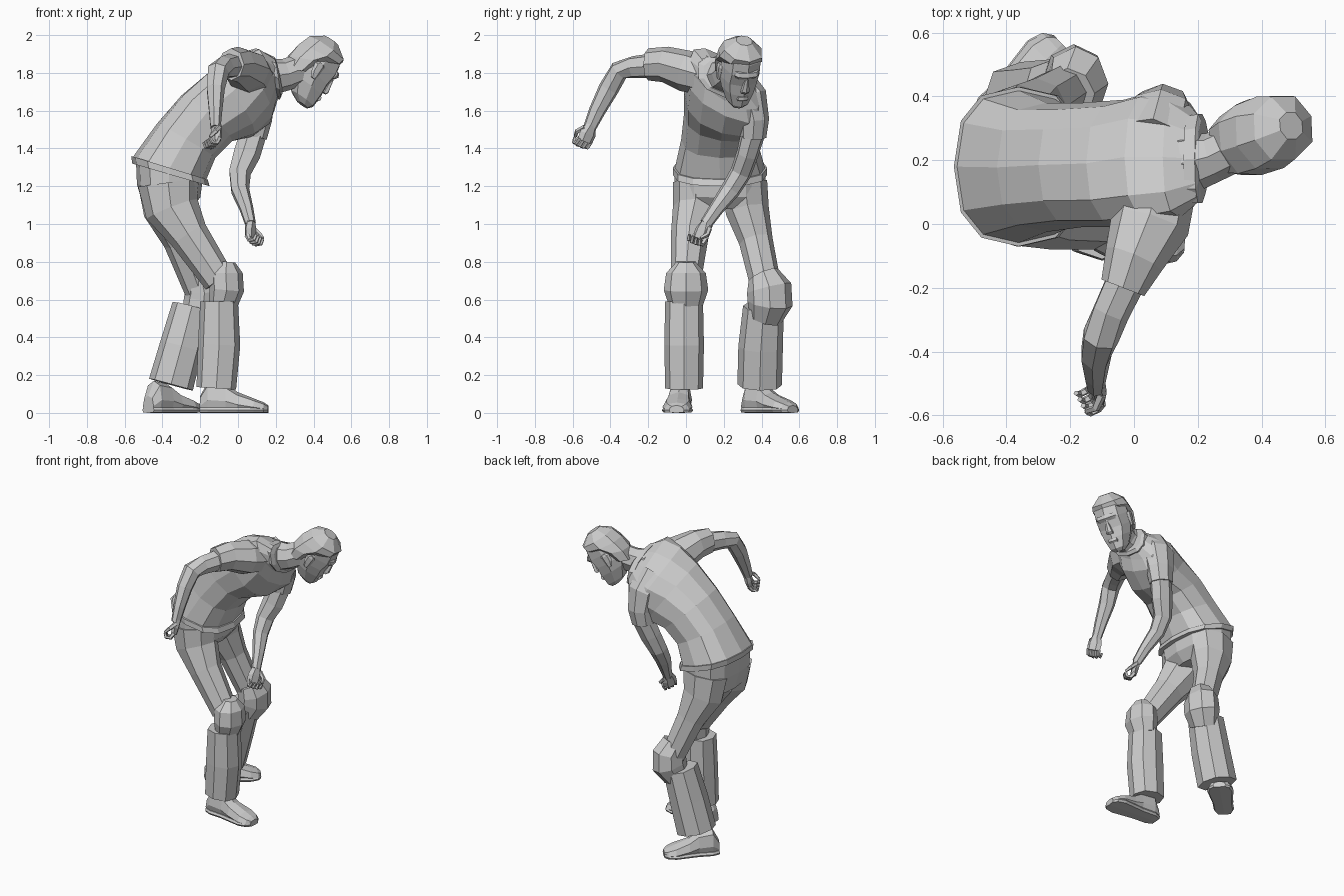
import bpy, bmesh, math
from mathutils import Vector as V


def loft(name, rings, n=8, power=1.0, zmin=None):
    """Skin rings of (centre, u axis, v axis) and cap both ends."""
    bm = bmesh.new()
    loops = []
    for c, u, v in rings:
        loop = []
        for i in range(n):
            a = 2 * math.pi * i / n
            k, s = math.cos(a), math.sin(a)
            p = c + u * math.copysign(abs(k) ** power, k) + v * math.copysign(abs(s) ** power, s)
            if zmin is not None:
                p.z = max(p.z, zmin)
            loop.append(bm.verts.new(p))
        loops.append(loop)
    for a, b in zip(loops, loops[1:]):
        for i in range(n):
            j = (i + 1) % n
            bm.faces.new((a[i], a[j], b[j], b[i]))
    bm.faces.new(loops[0])
    bm.faces.new(loops[-1])
    bmesh.ops.recalc_face_normals(bm, faces=bm.faces)
    me = bpy.data.meshes.new(name)
    bm.to_mesh(me)
    bm.free()
    ob = bpy.data.objects.new(name, me)
    bpy.context.collection.objects.link(ob)
    return ob


def tube(name, pts, hint, n=7, power=1.0):
    """Limb along points (x, y, z, half width along hint, half depth)."""
    ps = [V(p[:3]) for p in pts]
    rings = []
    for i, p in enumerate(pts):
        t = (ps[min(i + 1, len(ps) - 1)] - ps[max(i - 1, 0)]).normalized()
        u = V(hint)
        u = (u - t * u.dot(t)).normalized()
        rings.append((ps[i], u * p[3], t.cross(u) * p[4]))
    return loft(name, rings, n, power)


def trunk(name, rows, n=12, power=0.8):
    """Rows: back x, z, front x, z, low y, high y, drop of the high-y side."""
    rings = []
    for bx, bz, fx, fz, y0, y1, drop in rows:
        c = V(((bx + fx) / 2, (y0 + y1) / 2, (bz + fz) / 2))
        rings.append((c, V(((fx - bx) / 2, 0, (fz - bz) / 2)), V((0, (y1 - y0) / 2, -drop))))
    return loft(name, rings, n, power)


# Shirt, hem and seat of the trousers
trunk("shirt", [
    (-.56, 1.35, -.17, 1.23, -.06, .42, 0),
    (-.43, 1.53, -.12, 1.35, -.025, .38, .01),
    (-.30, 1.68, -.03, 1.44, -.01, .38, .03),
    (-.15, 1.80, .09, 1.48, -.01, .39, .06),
    (-.03, 1.865, .18, 1.57, .0, .42, .09),
    (.09, 1.885, .20, 1.65, .02, .40, .10),
    (.19, 1.865, .215, 1.69, .07, .34, .05)])
trunk("shirt_hem", [
    (-.565, 1.36, -.16, 1.235, -.07, .43, 0),
    (-.56, 1.32, -.15, 1.20, -.07, .43, 0)])
trunk("trouser_seat", [
    (-.54, 1.33, -.19, 1.21, -.06, .42, 0),
    (-.535, 1.21, -.20, 1.14, -.06, .42, 0),
    (-.50, 1.09, -.25, 1.08, .0, .37, 0)])

# Legs: thigh, knee pad, trouser leg
Y = (0, 1, 0)
tube("right_thigh", [(-.37, .05, 1.22, .12, .16), (-.35, .05, 1.08, .12, .145),
                     (-.26, .02, .94, .10, .105), (-.10, 0, .70, .08, .085)], Y, 8)
tube("left_thigh", [(-.37, .31, 1.22, .12, .16), (-.36, .325, 1.07, .115, .14),
                    (-.30, .37, .91, .09, .095), (-.20, .43, .64, .08, .08)], Y, 8)
tube("right_knee_pad", [(-.06, 0, .80, .05, .045), (-.065, 0, .74, .105, .09), (-.06, 0, .65, .118, .092),
                        (-.08, 0, .57, .09, .075)], Y, 8)
tube("left_knee_pad", [(-.20, .41, .73, .085, .08), (-.18, .44, .66, .12, .10), (-.185, .445, .58, .12, .105),
                       (-.22, .42, .50, .09, .08)], Y, 8)
tube("right_trouser_leg", [(-.10, -.01, .59, .10, .10), (-.10, -.01, .36, .105, .112),
                           (-.115, -.01, .13, .10, .105)], Y, 8, .85)
tube("left_trouser_leg", [(-.245, .41, .56, .108, .105), (-.30, .395, .35, .118, .115),
                          (-.355, .39, .15, .118, .12)], Y, 8, .85)


# Shoes: (distance from heel, half width, height)
def shoe(name, heel, toe):
    heel, d = V((*heel, 0)), V((toe[0] - heel[0], toe[1] - heel[1], 0))
    length = d.length
    d.normalize()
    side = V((-d.y, d.x, 0))
    rows = [(0, .04, .09), (.12, .06, .17), (.38, .06, .155), (.55, .068, .11),
            (.8, .08, .075), (.94, .065, .055), (1, .035, .04)]
    loft(name, [(heel + d * s * length + V((0, 0, h * .4)), side * w, V((0, 0, h * .6)))
                for s, w, h in rows], 8, .8, .01)
    loft(name + "_sole", [(heel + d * s * length + V((0, 0, .015)), side * (w + .004), V((0, 0, .015)))
                          for s, w, h in rows], 8, .4)


shoe("right_shoe", (-.20, -.025), (.16, -.05))
shoe("left_shoe", (-.475, .32), (-.225, .565))

# Arms and short sleeves
X = (1, 0, 0)
tube("right_sleeve", [(.08, .14, 1.77, .12, .10), (.05, .0, 1.81, .125, .11),
                      (0, -.11, 1.845, .095, .095), (-.035, -.20, 1.845, .072, .085)], X, 8)
tube("right_arm", [(-.01, -.14, 1.84, .065, .07), (-.075, -.28, 1.83, .06, .06), (-.105, -.355, 1.81, .06, .055),
                   (-.12, -.41, 1.715, .05, .055), (-.12, -.47, 1.60, .037, .045),
                   (-.12, -.51, 1.51, .028, .035)], X)
tube("left_sleeve", [(.06, .25, 1.74, .12, .12), (.085, .34, 1.66, .11, .095),
                     (.09, .36, 1.55, .09, .08), (.075, .355, 1.46, .078, .07)], X, 8)
tube("left_arm", [(.085, .36, 1.50, .073, .067), (.045, .325, 1.37, .074, .06), (.008, .29, 1.27, .06, .058),
                  (.01, .235, 1.18, .05, .053), (.045, .16, 1.08, .037, .04),
                  (.066, .105, 1.0, .029, .034)], X)


# Hands with half-curled fingers
def hand(name, wrist, direction, curl):
    w, d = V(wrist), V(direction).normalized()
    c = V(curl)
    c = (c - d * c.dot(d)).normalized()
    s = d.cross(c)

    def along(part, rows, n=5):
        tube(name + part, [(*(w + s * a + d * b + c * e), r, q) for a, b, e, r, q in rows], s, n)
    along("_palm", [(0, -.01, 0, .03, .026), (0, .04, 0, .048, .024), (0, .085, 0, .045, .02)], 6)
    for i in range(4):
        a = -.036 + .024 * i
        k = 1 - .12 * abs(i - 1.5)
        along("_finger_%d" % (i + 1), [(a, .075, 0, .012, .015), (a, .075 + .04 * k, .015, .012, .013),
                                       (a, .075 + .042 * k, .042, .011, .012), (a, .085, .055, .008, .009)])
    along("_thumb", [(-.03, .015, .0, .016, .015), (-.05, .05, .03, .013, .013), (-.035, .08, .055, .009, .009)])


hand("right_hand", (-.115, -.505, 1.515), (-.01, -.36, -.9), (-.9, -.5, 0))
hand("left_hand", (.066, .105, 1.0), (0, -.38, -.9), (.8, -.5, 0))

# Neck and loose collar
tube("neck", [(.16, .19, 1.78, .10, .10), (.25, .21, 1.79, .078, .085), (.36, .26, 1.83, .075, .08)], Y, 8)
trunk("collar", [(.155, 1.88, .19, 1.68, .06, .345, .05), (.19, 1.875, .225, 1.67, .06, .35, .04),
                 (.20, 1.86, .235, 1.69, .09, .33, .03)], 10)

# Head in its own tilted frame: f = face, u = crown, s = side
HC = V((.395, .28, 1.82))
u = V((.55, .16, .80)).normalized()
f = V((.75, .32, -.55))
f = (f - u * f.dot(u)).normalized()
s = u.cross(f)


def head_part(name, rows, n=8, power=.9):
    """Rows: height, back, front, half width, side offset, tilt of the front edge."""
    loft(name, [(HC + u * h + f * (a + b) / 2 + s * o, (f * (b - a) + u * t) / 2, s * w)
                for h, a, b, w, o, t in rows], n, power)


head_part("head", [
    (-.185, .03, .10, .035, 0, 0), (-.16, -.03, .122, .06, 0, 0), (-.09, -.09, .125, .09, 0, 0),
    (-.03, -.12, .12, .105, 0, 0), (.035, -.13, .13, .107, 0, 0), (.10, -.12, .115, .105, 0, 0),
    (.15, -.085, .08, .08, 0, 0), (.178, -.04, .035, .035, 0, 0)], 8)
head_part("hair", [
    (-.06, -.135, -.02, .098, 0, .06), (.02, -.148, .02, .117, 0, .08), (.08, -.142, .11, .12, 0, .04),
    (.13, -.118, .118, .105, 0, 0), (.182, -.05, .04, .045, 0, 0)], 8)
head_part("nose", [(-.065, .11, .14, .022, 0, 0), (-.05, .11, .148, .024, 0, 0),
                   (.02, .11, .132, .01, 0, 0)], 6)
head_part("brow", [(.02, .09, .122, .06, 0, 0), (.04, .08, .137, .07, 0, 0),
                   (.06, .08, .125, .065, 0, 0)])
head_part("mouth", [(-.122, .10, .125, .03, 0, 0), (-.11, .10, .134, .034, 0, 0),
                    (-.095, .10, .128, .03, 0, 0)], 6)
for side, o in (("left", .105), ("right", -.105)):
    head_part(side + "_ear", [(-.055, -.02, .01, .008, o, 0), (-.02, -.04, .015, .012, o, 0),
                              (.02, -.045, .015, .014, o, 0), (.035, -.03, .005, .008, o, 0)], 6)
